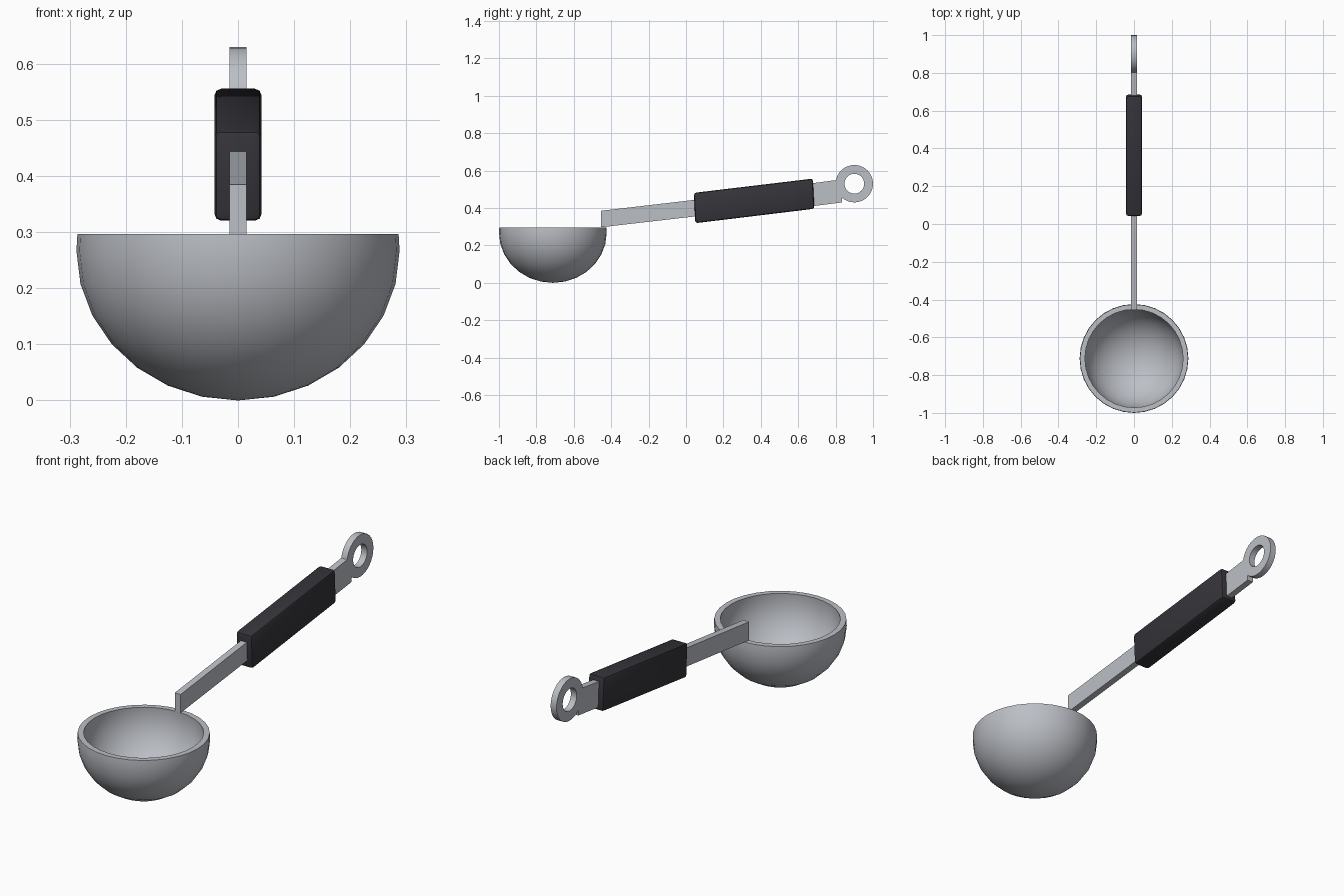
import bpy, bmesh
from math import sin, cos, pi, radians, sqrt
from mathutils import Vector

if "Cube" in bpy.data.objects:
    bpy.data.objects.remove(bpy.data.objects["Cube"], do_unlink=True)


def material(name, rgb):
    m = bpy.data.materials.new(name)
    m.use_nodes = True
    m.diffuse_color = (*rgb, 1)
    m.node_tree.nodes["Principled BSDF"].inputs["Base Color"].default_value = (*rgb, 1)
    return m


steel = material("brushed_steel", (0.50, 0.52, 0.56))
rubber = material("black_rubber", (0.036, 0.034, 0.042))


def finish(name, bm, mat, smooth=True):
    bmesh.ops.recalc_face_normals(bm, faces=bm.faces[:])
    mesh = bpy.data.meshes.new(name)
    bm.to_mesh(mesh)
    bm.free()
    mesh.materials.append(mat)
    ob = bpy.data.objects.new(name, mesh)
    bpy.context.collection.objects.link(ob)
    bpy.ops.object.select_all(action="DESELECT")
    bpy.context.view_layer.objects.active = ob
    ob.select_set(True)
    if smooth:
        bpy.ops.object.shade_smooth_by_angle(angle=radians(30))
    return ob


def plate(name, outline, half_width, mat, bevel=0):
    """Extrude a (y, z) outline sideways, centred on x = 0."""
    bm = bmesh.new()
    face = bm.faces.new([bm.verts.new((-half_width, y, z)) for y, z in outline])
    ext = bmesh.ops.extrude_face_region(bm, geom=[face])["geom"]
    moved = [g for g in ext if isinstance(g, bmesh.types.BMVert)]
    bmesh.ops.translate(bm, verts=moved, vec=(2 * half_width, 0, 0))
    if bevel:
        bmesh.ops.bevel(bm, geom=bm.edges[:], offset=bevel, segments=2,
                        profile=0.5, affect="EDGES")
    return finish(name, bm, mat, bool(bevel))


def lathe(name, profile, center, axis, mat, steps, closed):
    """Spin a list of points around an axis."""
    bm = bmesh.new()
    verts = [bm.verts.new(p) for p in profile]
    pairs = list(zip(verts, verts[1:]))
    if closed:
        pairs.append((verts[-1], verts[0]))
    edges = [bm.edges.new(p) for p in pairs]
    bmesh.ops.spin(bm, geom=verts + edges, cent=center, axis=axis,
                   angle=2 * pi, steps=steps, use_duplicate=False)
    bmesh.ops.remove_doubles(bm, verts=bm.verts[:], dist=0.0005)
    return finish(name, bm, mat)


# Bowl: slightly flattened sphere cut just above its middle, with a thick wall
BOWL_Y, BOWL_R, BOWL_H, RIM_Z, WALL = -0.712, 0.288, 0.267, 0.297, 0.026


def bowl_curve(r, h):
    ring = [(r * sin(i * pi / 14), BOWL_H - h * cos(i * pi / 14)) for i in range(8)]
    rise = (RIM_Z - BOWL_H) / h
    return ring + [(r * sqrt(1 - rise ** 2), RIM_Z)]


outer = bowl_curve(BOWL_R, BOWL_H)
inner = bowl_curve(BOWL_R - WALL, BOWL_H - WALL)
lathe("ladle_bowl", [(r, BOWL_Y, z) for r, z in outer + inner[::-1]],
      (0, BOWL_Y, 0), (0, 0, 1), steel, 32, False)

# Flat steel shank rising from the rim into the grip
STRIP = 0.0155
plate("shank", [(-0.455, 0.297), (-0.455, 0.385), (0.1, 0.450), (0.1, 0.361)],
      STRIP, steel)

# Wider steel tail leaving the grip
plate("tail", [(0.62, 0.403), (0.62, 0.525), (0.815, 0.551), (0.835, 0.52),
               (0.835, 0.430)], STRIP, steel)

# Hanging ring
RING = Vector((0, 0.9, 0.53))
lathe("hanging_ring", [RING + Vector((x, 0, r)) for x, r in
                       ((-STRIP, 0.053), (STRIP, 0.053), (STRIP, 0.1), (-STRIP, 0.1))],
      RING, (1, 0, 0), steel, 32, True)

# Rounded rubber grip
plate("grip", [(0.05, 0.319), (0.042, 0.481), (0.678, 0.557), (0.686, 0.396)],
      0.042, rubber, bevel=0.012)
